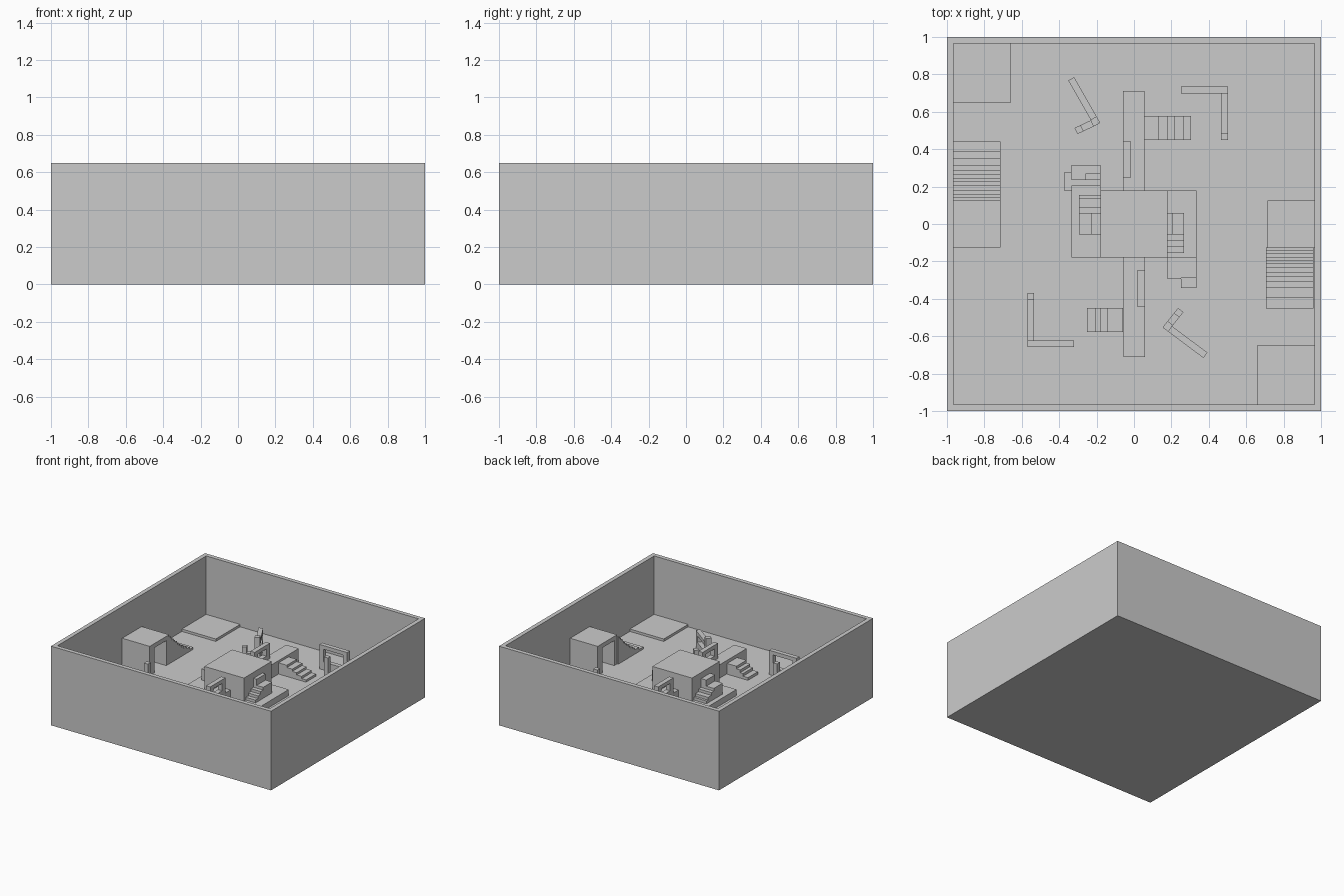
import bpy, math

if "Cube" in bpy.data.objects:
    bpy.data.objects.remove(bpy.data.objects["Cube"])

FLOOR = 0.15
DECK = 0.39


def box(name, x0, x1, y0, y1, z0, z1):
    """Axis-aligned block from its limits."""
    bpy.ops.mesh.primitive_cube_add(size=1, location=((x0 + x1) / 2, (y0 + y1) / 2, (z0 + z1) / 2))
    o = bpy.context.object
    o.name = name
    o.scale = (abs(x1 - x0), abs(y1 - y0), z1 - z0)
    return o


def beam(name, p, q, z0, z1, t=0.036):
    """Upright block running in plan from p to q."""
    dx, dy = q[0] - p[0], q[1] - p[1]
    bpy.ops.mesh.primitive_cube_add(size=1, location=((p[0] + q[0]) / 2, (p[1] + q[1]) / 2, (z0 + z1) / 2),
                                    rotation=(0, 0, math.atan2(dy, dx)))
    o = bpy.context.object
    o.name = name
    o.scale = (math.hypot(dx, dy), t, z1 - z0)
    return o


def stairs(name, edges, lo, hi, z0, z_top, along='y'):
    """Treads between successive edges, lowest first, stopping one rise below z_top."""
    rise = (z_top - FLOOR) / len(edges) if z0 == FLOOR else (z_top - z0) / len(edges)
    for i, (a, b) in enumerate(zip(edges, edges[1:])):
        z = z0 + rise * (i + 1)
        if along == 'y':
            box(name, lo, hi, min(a, b), max(a, b), FLOOR, z)
        else:
            box(name, min(a, b), max(a, b), lo, hi, FLOOR, z)


def ruin_leg(name, corner, end, h_corner, h_end, lintel):
    """Broken wall leg: two posts, a low sill and optionally a lintel."""
    length = math.dist(corner, end)
    f = 0.036 / length
    at = lambda k: tuple(c + (e - c) * k for c, e in zip(corner, end))
    beam(name + "_corner_post", at(0), at(f), FLOOR, h_corner)
    beam(name + "_end_post", at(1 - f), at(1), FLOOR, h_end)
    beam(name + "_sill", at(f), at(1 - f), FLOOR, 0.215)
    if lintel:
        top = min(h_corner, h_end)
        beam(name + "_lintel", at(f), at(1 - f), top - 0.03, top)


# arena slab and perimeter walls
box("arena_floor", -1, 1, -1, 1, 0, FLOOR)
for s in (-1, 1):
    box("side_wall", s * 0.965, s, -1, 1, FLOOR, 0.65)
    box("end_wall", -0.965, 0.965, s * 0.965, s, FLOOR, 0.65)

# central block
box("central_block", -0.18, 0.18, -0.18, 0.18, FLOOR, DECK)


def rot_box(name, s, x0, x1, y0, y1, z0, z1):
    """Block turned half a revolution when s is -1."""
    xs, ys = sorted((s * x0, s * x1)), sorted((s * y0, s * y1))
    return box(name, *xs, *ys, z0, z1)


for s in (1, -1):
    # corner pads
    rot_box("corner_pad", s, -0.965, -0.657, 0.65, 0.965, FLOOR, 0.17)

    # raised side platforms with a passage beneath
    rot_box("platform_front_pier", s, -0.965, -0.715, -0.125, -0.065, FLOOR, 0.355)
    rot_box("platform_back_pier", s, -0.965, -0.715, 0.09, 0.127, FLOOR, 0.355)
    rot_box("platform_deck", s, -0.965, -0.715, -0.125, 0.127, 0.355, DECK)

    # walkways with side stairs
    rot_box("walkway", s, -0.058, 0.055, 0.18, 0.71, FLOOR, 0.26)
    edges = [0.305, 0.265, 0.22, 0.18, 0.13, 0.055] if s == 1 else [-0.25, -0.205, -0.178, -0.145, -0.06]
    lo, hi = sorted((s * 0.448, s * 0.578))
    stairs("walkway_stair", edges, lo, hi, FLOOR, 0.26, 'x')

    # window frame standing on each walkway
    for y0, y1, z0, z1 in ((0.245, 0.29, 0.26, 0.385), (0.40, 0.443, 0.26, 0.385),
                           (0.29, 0.40, 0.355, 0.385), (0.29, 0.40, 0.26, 0.295)):
        rot_box("walkway_window_frame", s, -0.058, -0.02, y0, y1, z0, z1)

# long stairs up to the side platforms
stairs("left_stair", [0.44, 0.39, 0.35, 0.315, 0.29, 0.265, 0.245, 0.227, 0.205, 0.183, 0.16, 0.145, 0.127],
       -0.965, -0.715, FLOOR, DECK)
stairs("right_stair", [-0.453, -0.395, -0.34, -0.31, -0.283, -0.26, -0.235, -0.213, -0.195, -0.18, -0.16, -0.142, -0.125],
       0.705, 0.96, FLOOR, DECK)

# right wing of the central block
box("right_wing_base", 0.18, 0.335, -0.18, 0.18, FLOOR, 0.20)
box("right_wing_step", 0.18, 0.25, -0.295, -0.18, FLOOR, 0.18)
box("right_wing_step", 0.25, 0.335, -0.29, -0.18, FLOOR, 0.185)
box("right_wing_low_step", 0.25, 0.335, -0.342, -0.29, FLOOR, 0.168)
stairs("right_wing_stair", [-0.155, -0.122, -0.088, -0.055], 0.18, 0.268, 0.20, 0.29)
box("right_wing_landing", 0.18, 0.268, -0.055, 0.06, FLOOR, 0.29)
box("right_wing_top_step", 0.18, 0.208, -0.055, 0.06, 0.29, 0.34)

# left wing of the central block
box("left_wing_base", -0.333, -0.18, -0.18, 0.205, FLOOR, 0.20)
box("left_wing_step", -0.333, -0.18, 0.205, 0.237, FLOOR, 0.19)
box("left_wing_step", -0.26, -0.18, 0.237, 0.27, FLOOR, 0.18)
box("left_wing_low_step", -0.333, -0.18, 0.237, 0.315, FLOOR, 0.168)
box("left_wing_side_block", -0.375, -0.333, 0.18, 0.275, FLOOR, 0.185)
stairs("left_wing_stair", [0.155, 0.135, 0.092, 0.06], -0.295, -0.18, 0.20, 0.29)
box("left_wing_landing", -0.295, -0.18, -0.055, 0.06, FLOOR, 0.29)
box("left_wing_top_step", -0.226, -0.18, -0.055, 0.06, 0.29, 0.34)

# broken L-shaped walls around the arena
ruin_leg("back_right_ruin", (0.50, 0.717), (0.25, 0.717), 0.35, 0.35, True)
ruin_leg("back_right_ruin", (0.484, 0.735), (0.484, 0.45), 0.35, 0.40, False)
ruin_leg("front_left_ruin", (-0.57, -0.64), (-0.32, -0.64), 0.35, 0.35, True)
ruin_leg("front_left_ruin", (-0.552, -0.658), (-0.552, -0.37), 0.35, 0.40, False)
ruin_leg("back_left_ruin", (-0.198, 0.535), (-0.336, 0.776), 0.35, 0.30, True)
ruin_leg("back_left_ruin", (-0.192, 0.553), (-0.31, 0.497), 0.35, 0.265, False)
ruin_leg("front_right_ruin", (0.165, -0.54), (0.382, -0.702), 0.35, 0.30, True)
ruin_leg("front_right_ruin", (0.172, -0.558), (0.25, -0.46), 0.35, 0.265, False)
